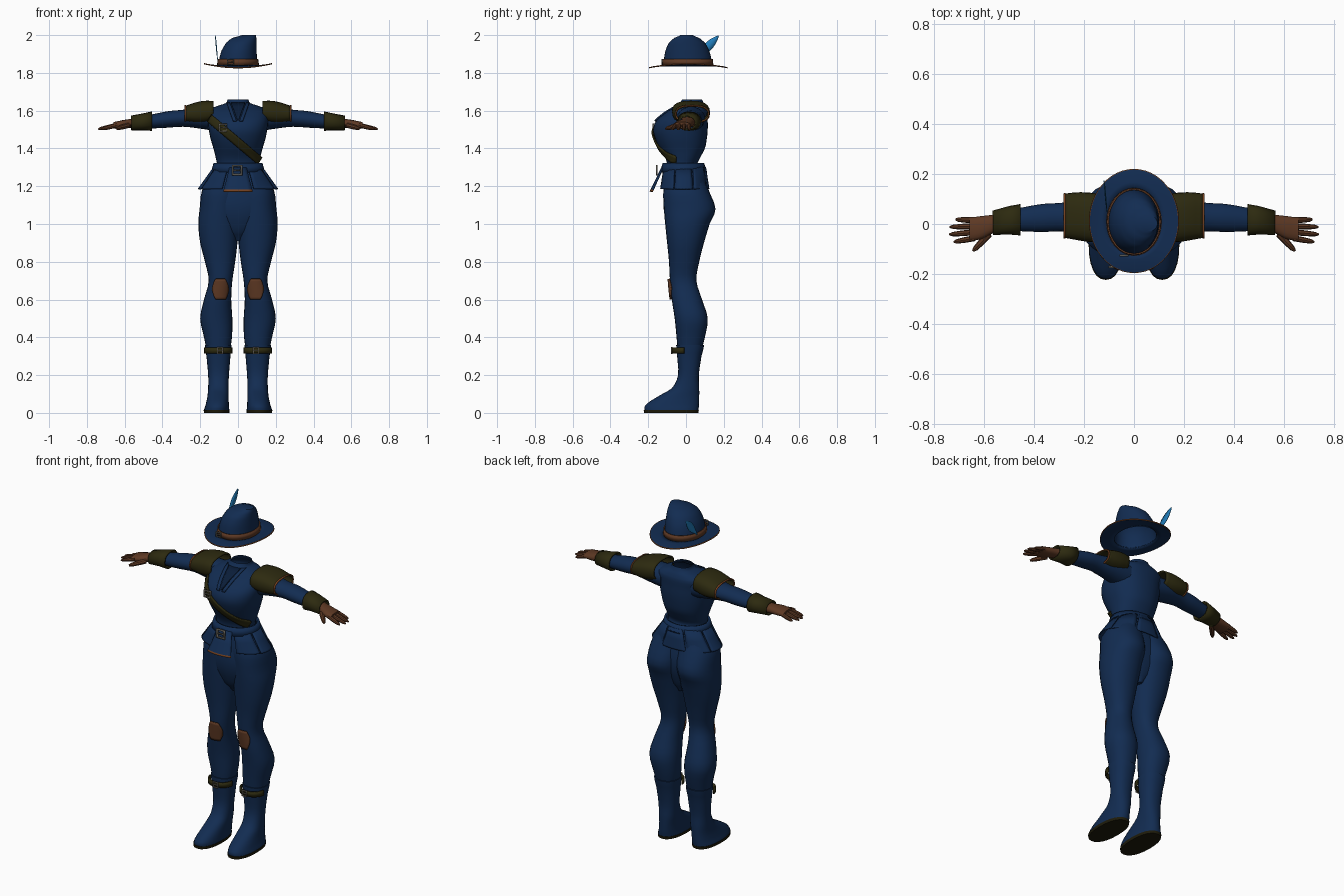
import bpy, bmesh, math
from mathutils import Vector

cube = bpy.data.objects.get("Cube")
if cube:
    bpy.data.objects.remove(cube, do_unlink=True)


def material(name, rgb):
    m = bpy.data.materials.new(name)
    m.use_nodes = True
    m.diffuse_color = (*rgb, 1)
    bsdf = m.node_tree.nodes["Principled BSDF"]
    bsdf.inputs["Base Color"].default_value = (*rgb, 1)
    bsdf.inputs["Roughness"].default_value = 0.8
    return m


NAVY = material("navy cloth", (0.006, 0.025, 0.083))
DARK = material("dark lining", (0.003, 0.012, 0.04))
OLIVE = material("olive leather", (0.026, 0.023, 0.005))
BROWN = material("brown leather", (0.11, 0.04, 0.017))
TRIM = material("tan trim", (0.2, 0.06, 0.016))
METAL = material("grey metal", (0.12, 0.11, 0.09))
SKY = material("sky blue feather", (0.015, 0.2, 0.48))
SOLE = material("dark sole", (0.013, 0.011, 0.003))


def finish(name, bm, mat, mirror=False, thick=0, angle=40):
    bmesh.ops.recalc_face_normals(bm, faces=bm.faces)
    me = bpy.data.meshes.new(name)
    bm.to_mesh(me)
    bm.free()
    for m in (mat if isinstance(mat, list) else [mat]):
        me.materials.append(m)
    for p in me.polygons:
        p.use_smooth = True
    me.set_sharp_from_angle(angle=math.radians(angle))
    ob = bpy.data.objects.new(name, me)
    bpy.context.scene.collection.objects.link(ob)
    if thick:
        s = ob.modifiers.new("thickness", "SOLIDIFY")
        s.thickness, s.offset = thick, 0
    if mirror:
        ob.modifiers.new("mirror", "MIRROR").use_mirror_merge = False
    return ob


def dense(secs, k=3):
    """Catmull-Rom subdivision of cross-sections."""
    out = []
    for i in range(len(secs) - 1):
        p = [secs[max(0, min(len(secs) - 1, i + d))] for d in (-1, 0, 1, 2)]
        for j in range(k):
            t = j / k
            row = [b + .5 * t * (c - a + t * (2*a - 5*b + 4*c - d + t * (3*(b - c) + d - a)))
                   for a, b, c, d in zip(*p)]
            row[0] = p[1][0] + t * (p[2][0] - p[1][0])
            out.append(row)
    return out + [list(secs[-1])]


def bridge(bm, rings, closed=True):
    for a, b in zip(rings, rings[1:]):
        n = len(a)
        for i in range(n if closed else n - 1):
            j = (i + 1) % n
            bm.faces.new((a[i], a[j], b[j], b[i]))


def power(c, e):
    return math.copysign(abs(c) ** (2 / e), c)


def loft(name, mat, secs, axis="z", n=24, e=2.0, caps=(True, True), keep=None, **kw):
    """Sections (t, u0, u1, v0, v1): uv is xy along z, or yz along x."""
    bm = bmesh.new()
    rings = []
    for t, u0, u1, v0, v1 in secs:
        ring = []
        for i in range(n):
            a = math.tau * i / n
            u = (u0 + u1) / 2 + (u1 - u0) / 2 * power(math.cos(a), e)
            v = (v0 + v1) / 2 + (v1 - v0) / 2 * power(math.sin(a), e)
            ring.append(bm.verts.new((u, v, t) if axis == "z" else (t, u, v)))
        rings.append(ring)
    bridge(bm, rings)
    if caps[0]:
        bm.faces.new(rings[0])
    if caps[1]:
        bm.faces.new(rings[-1])
    if keep:
        gone = [f for f in bm.faces if not keep(f.calc_center_median())]
        bmesh.ops.delete(bm, geom=gone, context="FACES")
    return finish(name, bm, mat, **kw)


def front_y(secs, x, z, e=2.0):
    """Front surface of a vertical loft."""
    for a, b in zip(secs, secs[1:]):
        if a[0] <= z <= b[0]:
            f = (z - a[0]) / (b[0] - a[0])
            x0, x1, y0, y1 = [p + (q - p) * f for p, q in zip(a[1:], b[1:])]
            u = min(abs(x - (x0 + x1) / 2) / ((x1 - x0) / 2), .97)
            return (y0 + y1) / 2 - (y1 - y0) / 2 * (1 - u ** e) ** (1 / e)
    return secs[-1][3]


def patch(name, mat, secs, place, e=2.0, off=.006, nu=16, nv=4, **kw):
    """Plate following a body front; place maps 0..1 pairs to (x, z)."""
    bm = bmesh.new()
    rows = []
    for j in range(nv + 1):
        pts = [place(i / nu, j / nv) for i in range(nu + 1)]
        rows.append([bm.verts.new((x, front_y(secs, x, z, e) - off, z)) for x, z in pts])
    bridge(bm, rows, closed=False)
    return finish(name, bm, mat, thick=.008, **kw)


def frame(name, x, y, z, w, h, mirror=False):
    """Rectangular buckle with a cross prong."""
    bm = bmesh.new()
    rings = [[bm.verts.new((x + sx * w * k, y, z + sz * h * k))
              for sx, sz in ((-1, -1), (1, -1), (1, 1), (-1, 1))] for k in (.5, .34)]
    bridge(bm, rings)
    bm.faces.new([bm.verts.new((x + sx * w * .45, y, z + sz * h * .06))
                  for sx, sz in ((-1, -1), (1, -1), (1, 1), (-1, 1))])
    return finish(name, bm, METAL, mirror=mirror, thick=.008)


# Jacket body and collar
torso = dense([(1.24, -.13, .13, -.11, .1), (1.31, -.112, .112, -.1, .06),
               (1.35, -.118, .118, -.11, .075), (1.4, -.13, .13, -.14, .1),
               (1.45, -.145, .145, -.163, .11), (1.5, -.155, .155, -.174, .115),
               (1.55, -.16, .16, -.155, .115), (1.6, -.155, .155, -.095, .115),
               (1.625, -.11, .11, -.05, .105), (1.64, -.065, .065, -.035, .095),
               (1.66, -.056, .056, -.02, .085)])
loft("jacket", NAVY, torso, n=32, e=2.3, caps=(True, False))
patch("neck_opening", DARK, torso, lambda u, v: ((u - .5) * .075 * (.1 + .9 * v), 1.55 + .09 * v), 2.3, .002)
patch("lapels", NAVY, torso, lambda u, v: (.008 + .034 * v + .018 * u, 1.545 + .095 * v), 2.3, .006, 3, 6, mirror=True)
patch("chest_strap", OLIVE, torso,
      lambda u, v: (-.15 + .265 * u + .024 * (v - .5), 1.56 - .225 * u + .036 * (v - .5)), 2.3, .007, 24)
frame("chest_buckle", -.08, front_y(torso, -.08, 1.51, 2.3) - .015, 1.51, .045, .045)

# Belt and flared skirt panels
loft("belt", NAVY, [(1.275, -.137, .137, -.132, .105), (1.32, -.124, .124, -.118, .09)],
     n=32, caps=(False, False), thick=.012)
frame("belt_buckle", -.005, -.155, 1.285, .055, .055)


def skirt_panel(name, a0, a1, front=0.0):
    bm = bmesh.new()
    rows = []
    for t in (0, .5, .93, 1):
        row = []
        for i in range(7):
            spread = (i / 6 - .5) * (.9 + .06 * t)
            a = (a0 + a1) / 2 + (a1 - a0) * spread
            rx, ry = .128 + .082 * t, .115 + (.018 + front) * t
            row.append(bm.verts.new((rx * math.cos(a), -.012 + ry * math.sin(a), 1.3 - (.115 + front * .3) * t)))
        rows.append(row)
    bridge(bm, rows, closed=False)
    if front:
        for f in bm.faces:
            f.material_index = int(f.calc_center_median().z < 1.18)
    finish(name, bm, [NAVY, TRIM], thick=.006)


for k in range(8):
    a = math.tau * (k - .5) / 8
    skirt_panel(f"skirt_panel_{k + 1}", a, a + math.tau / 8, .045 if k == 6 else 0)

# Trousers, with a pelvis joining the legs
leg = dense([(.3, .046, .162, -.042, .076), (.4, .032, .18, -.05, .1), (.5, .03, .2, -.06, .115),
             (.6, .036, .18, -.075, .085), (.7, .03, .155, -.085, .055), (.8, .015, .175, -.09, .07),
             (.9, .003, .2, -.1, .095), (1, -.006, .21, -.11, .125), (1.08, -.006, .203, -.117, .156),
             (1.18, -.02, .19, -.12, .12), (1.26, -.02, .14, -.1, .09)])
loft("trousers", NAVY, leg, n=24, e=2.2, mirror=True)
loft("pelvis", NAVY, dense([(.91, -.02, .02, -.05, .06), (.96, -.08, .08, -.085, .085),
                            (1.04, -.15, .15, -.112, .11), (1.12, -.18, .18, -.12, .115),
                            (1.24, -.13, .13, -.11, .095)]), e=2.4)
patch("knee_patches", BROWN, leg,
      lambda u, v: (.093 + (u - .5) * .085 * (.6 + .4 * math.sin(math.pi * v)), .6 + .11 * v),
      2.2, .008, 8, 8, mirror=True)

# Boots, soles and ankle straps
boot = dense([(.014, .046, .18, -.22, .066), (.04, .048, .172, -.215, .069), (.08, .05, .163, -.16, .07),
              (.13, .05, .158, -.075, .07), (.2, .048, .158, -.042, .068),
              (.3, .04, .167, -.047, .082), (.36, .034, .175, -.052, .096)])
loft("boots", NAVY, boot, n=24, e=2.3, mirror=True)
loft("boot_soles", SOLE, [(0, .046, .18, -.222, .066), (.016, .044, .182, -.224, .068)], e=2.3, mirror=True)
loft("ankle_straps", OLIVE, [(z, .032, .176, -.07, .09) for z in (.315, .345)], n=32, e=2.3,
     caps=(False, False), keep=lambda c: c.y < -.015, thick=.008, mirror=True)
frame("ankle_buckles", .095, -.076, .33, .034, .036, mirror=True)

# Sleeves, shoulder guards and cuffs
loft("sleeves", NAVY, dense([(.1, -.05, .1, 1.49, 1.62), (.2, -.045, .1, 1.505, 1.62),
                             (.29, -.03, .085, 1.515, 1.605), (.37, -.032, .08, 1.51, 1.597),
                             (.48, -.028, .062, 1.505, 1.577)]), "x", 20, mirror=True)
loft("shoulder_guards", OLIVE, dense([(.13, -.07, .115, 1.545, 1.648), (.18, -.068, .122, 1.535, 1.648),
                                      (.23, -.06, .123, 1.535, 1.638), (.277, -.052, .118, 1.542, 1.623)]),
     "x", 24, 2.6, (False, False), thick=.008, mirror=True)
loft("shoulder_trim", TRIM, [(.274, -.056, .122, 1.538, 1.628), (.282, -.055, .12, 1.539, 1.626)],
     "x", 24, 2.6, (False, False), thick=.006, mirror=True)
loft("cuffs", OLIVE, [(.455, -.042, .076, 1.497, 1.592), (.5, -.038, .068, 1.5, 1.582),
                      (.565, -.04, .05, 1.5, 1.57)], "x", 16, 2.3, (False, False), thick=.008, mirror=True)

# Gloves: palm, four fingers and thumb
loft("palms", BROWN, dense([(.5, -.03, .05, 1.51, 1.57), (.56, -.035, .038, 1.51, 1.558),
                            (.61, -.06, .032, 1.505, 1.55), (.66, -.068, .026, 1.505, 1.54)]),
     "x", 16, 2.3, mirror=True)


def digit(name, start, end, r):
    bm = bmesh.new()
    p, q = Vector(start), Vector(end)
    turn = (q - p).to_track_quat("Z", "Y")
    rings = []
    for t, k in ((0, 1), (.5, .95), (.85, .75), (1, .35)):
        ring = [Vector((math.cos(math.tau * i / 8), math.sin(math.tau * i / 8), 0)) * r * k for i in range(8)]
        rings.append([bm.verts.new(p.lerp(q, t) + turn @ v) for v in ring])
    bridge(bm, rings)
    bm.faces.new(rings[0])
    bm.faces.new(rings[-1])
    finish(name, bm, BROWN, mirror=True)


for k, (label, tip) in enumerate((("little", .715), ("ring", .738), ("middle", .74), ("index", .722))):
    digit(label + "_fingers", (.64, .015 - .024 * k, 1.524), (tip, .018 - .03 * k, 1.502), .012)
digit("thumbs", (.58, -.04, 1.522), (.645, -.108, 1.505), .014)

# Hat crown, band and curled brim
loft("hat_crown", NAVY, dense([(1.836, -.104, .104, -.12, .138), (1.87, -.1, .1, -.117, .135),
                               (1.92, -.086, .099, -.108, .122), (1.96, -.062, .098, -.09, .1),
                               (1.985, -.03, .097, -.062, .07), (2.0, .02, .094, -.03, .035)]),
     n=32, caps=(False, True))
loft("hat_band", BROWN, [(1.842, -.108, .108, -.124, .142), (1.873, -.104, .104, -.121, .139)],
     n=32, caps=(False, False), thick=.006)
frame("hat_buckle", -.04, -.126, 1.858, .036, .03)
bm = bmesh.new()
rings = []
for t in (0, .35, .7, .965, 1):
    rings.append([bm.verts.new(((.103 + .077 * t) * math.cos(a), .012 + (.128 + .08 * t) * math.sin(a),
                                1.838 + .011 * t * t * math.cos(2 * a)))
                  for a in (math.tau * i / 48 for i in range(48))])
bridge(bm, rings)
for f in bm.faces:
    c = f.calc_center_median()
    f.material_index = int((c.x / .18) ** 2 + ((c.y - .012) / .208) ** 2 > .96)
finish("hat_brim", bm, [NAVY, TRIM], thick=.006)

# Feather: a leaf-shaped blade leaning back
bm = bmesh.new()
rows = []
base, tip = Vector((-.108, .05, 1.87)), Vector((-.12, .172, 1.996))
side = Vector((0, .7, -.7))
for i in range(9):
    s = i / 8
    w = .003 + .02 * math.sin(math.pi * s ** 1.3)
    rows.append([bm.verts.new(base.lerp(tip, s) + side * w * k) for k in (-1, 0, 1)])
bridge(bm, rows, closed=False)
finish("hat_feather", bm, SKY, thick=.003)
